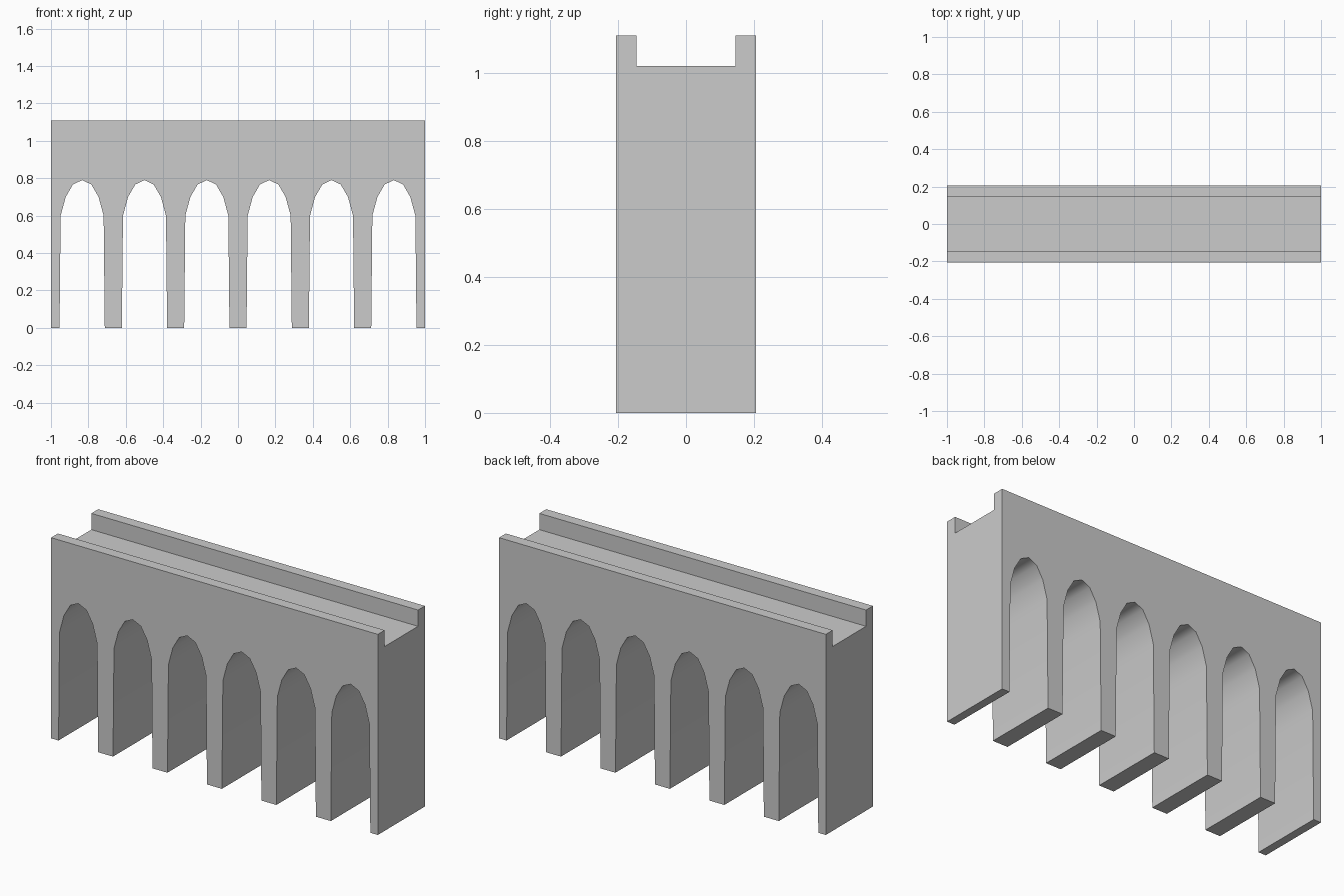
import bpy
import bmesh
import math

if "Cube" in bpy.data.objects:
    bpy.data.objects.remove(bpy.data.objects["Cube"])

HALF_DEPTH = 0.206
TOP, DECK = 1.11, 1.02
PITCH = 2 / 6

# half of one arch opening: (offset from arch centre, height)
HALF_ARCH = [(0.121, 0), (0.115, 0.6), (0.088, 0.70), (0.049, 0.767)]
ARCH = [(-x, z) for x, z in HALF_ARCH] + [(0, 0.79)] + HALF_ARCH[::-1]


def extrude_profile(name, points, depth):
    """Extrude an x-z outline along y, centred on y = 0."""
    bm = bmesh.new()
    face = bm.faces.new([bm.verts.new((x, -depth, z)) for x, z in points])
    ext = bmesh.ops.extrude_face_region(bm, geom=[face])
    moved = [g for g in ext["geom"] if isinstance(g, bmesh.types.BMVert)]
    bmesh.ops.translate(bm, verts=moved, vec=(0, 2 * depth, 0))
    bmesh.ops.recalc_face_normals(bm, faces=bm.faces)
    mesh = bpy.data.meshes.new(name)
    bm.to_mesh(mesh)
    bm.free()
    obj = bpy.data.objects.new(name, mesh)
    bpy.context.collection.objects.link(obj)
    return obj


# arcade wall with six arches
outline = [(-1, TOP), (-1, 0)]
for i in range(6):
    cx = -1 + PITCH * (i + 0.5)
    outline += [(cx + x, z) for x, z in ARCH]
outline += [(1, 0), (1, TOP)]
aqueduct = extrude_profile("aqueduct", outline, HALF_DEPTH)

# water channel cut along the top
cutter = extrude_profile("channel_cutter",
                         [(-1.1, DECK), (1.1, DECK), (1.1, 1.3), (-1.1, 1.3)], 0.146)
cutter.hide_render = True
mod = aqueduct.modifiers.new("channel", "BOOLEAN")
mod.operation = "DIFFERENCE"
mod.solver = "EXACT"
mod.object = cutter

bpy.ops.object.select_all(action="DESELECT")
aqueduct.select_set(True)
bpy.context.view_layer.objects.active = aqueduct
bpy.ops.object.modifier_apply(modifier=mod.name)
bpy.data.objects.remove(cutter)

# smooth arch soffits, sharp edges elsewhere
bpy.ops.object.shade_smooth_by_angle(angle=math.radians(60))
